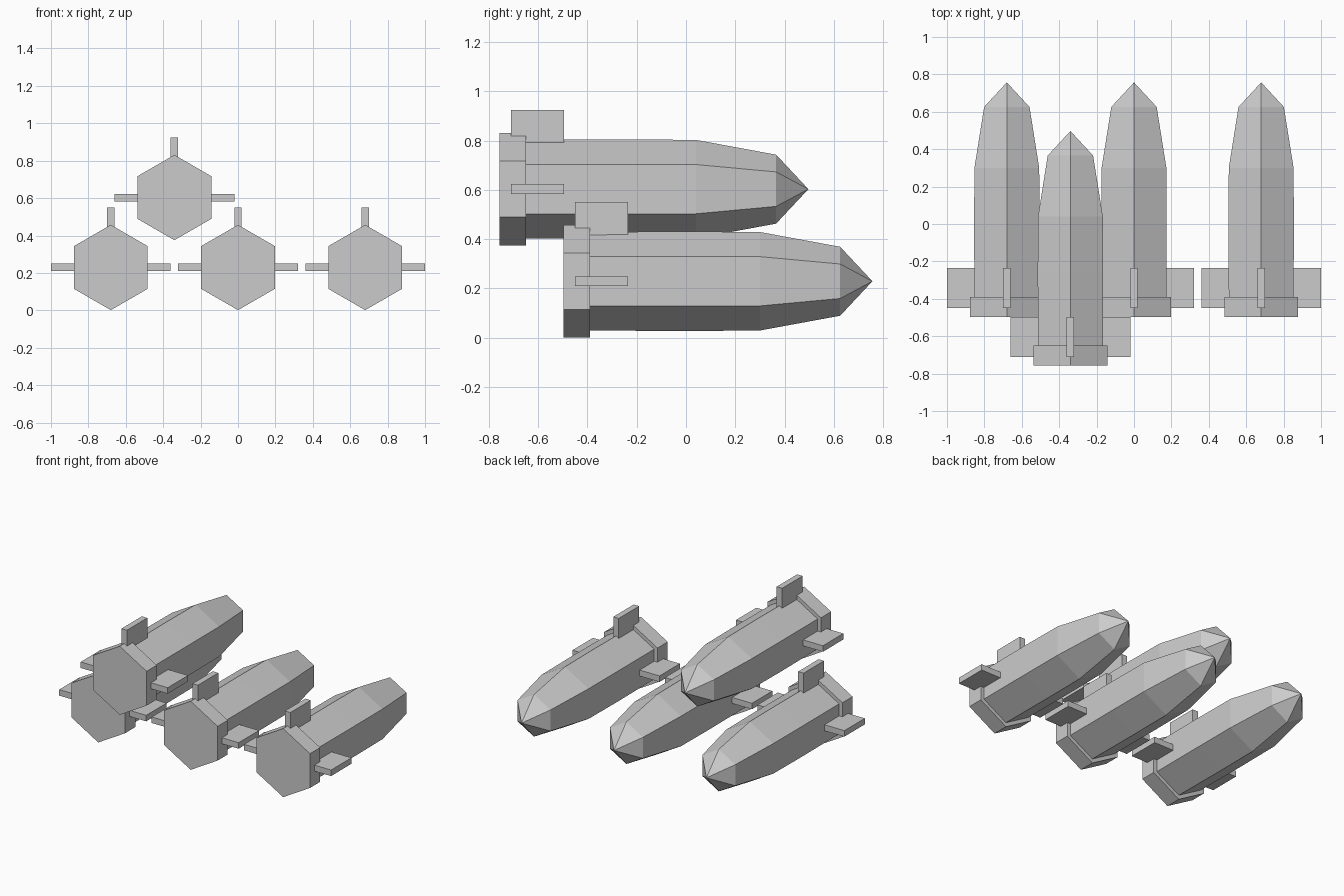
import bpy, bmesh, math
from mathutils import Matrix, Vector

if "Cube" in bpy.data.objects:
    bpy.data.objects.remove(bpy.data.objects["Cube"])

grey = bpy.data.materials.new("plain_grey")
grey.diffuse_color = (0.6, 0.6, 0.6, 1)
grey.use_nodes = True
grey.node_tree.nodes["Principled BSDF"].inputs["Base Color"].default_value = grey.diffuse_color


def finish(name, bm, origin):
    bmesh.ops.recalc_face_normals(bm, faces=bm.faces[:])
    mesh = bpy.data.meshes.new(name)
    bm.to_mesh(mesh)
    bm.free()
    mesh.materials.append(grey)
    obj = bpy.data.objects.new(name, mesh)
    obj.location = origin
    bpy.context.collection.objects.link(obj)
    return obj


def hex_loft(name, profile, origin):
    """Six-sided solid along y from (y, radius) pairs; radius 0 makes a point."""
    bm = bmesh.new()
    rings = []
    for y, r in profile:
        if r == 0:
            rings.append([bm.verts.new((0, y, 0))] * 6)
        else:
            rings.append([bm.verts.new((r * math.sin(i * math.pi / 3), y,
                                        r * math.cos(i * math.pi / 3))) for i in range(6)])
    for a, b in zip(rings, rings[1:]):
        for i in range(6):
            j = (i + 1) % 6
            quad = [a[i], a[j], b[j], b[i]]
            bm.faces.new(list(dict.fromkeys(quad)))
    for ring in (rings[0], rings[-1]):
        if ring[0] is not ring[1]:
            bm.faces.new(ring)
    return finish(name, bm, origin)


def box(name, lo, hi, origin):
    lo, hi = Vector(lo), Vector(hi)
    bm = bmesh.new()
    bmesh.ops.create_cube(bm, size=1, matrix=Matrix.Translation((lo + hi) / 2)
                          @ Matrix.Diagonal((*(hi - lo), 1)))
    return finish(name, bm, origin)


def rocket(tag, origin):
    # hull with a very slight swell at the middle, tapering to a pointed nose
    hex_loft("hull_" + tag, [(-0.40, 0.2), (0, 0.202), (0.30, 0.2),
                             (0.626, 0.14), (0.757, 0)], origin)
    # wider tail collar
    hex_loft("tail_collar_" + tag, [(-0.497, 0.228), (-0.39, 0.228)], origin)
    # side fins and top fin
    for side, s in (("left", -1), ("right", 1)):
        x0, x1 = sorted((s * 0.15, s * 0.32))
        box(f"{side}_fin_{tag}", (x0, -0.45, -0.02), (x1, -0.236, 0.02), origin)
    box("top_fin_" + tag, (-0.02, -0.45, 0.18), (0.02, -0.236, 0.322), origin)


# three rockets in the lower row, one resting above and behind
for tag, origin in (("left", (-0.68, 0, 0.229)),
                    ("middle", (0, 0, 0.229)),
                    ("right", (0.68, 0, 0.229)),
                    ("upper", (-0.34, -0.26, 0.603))):
    rocket(tag, origin)
